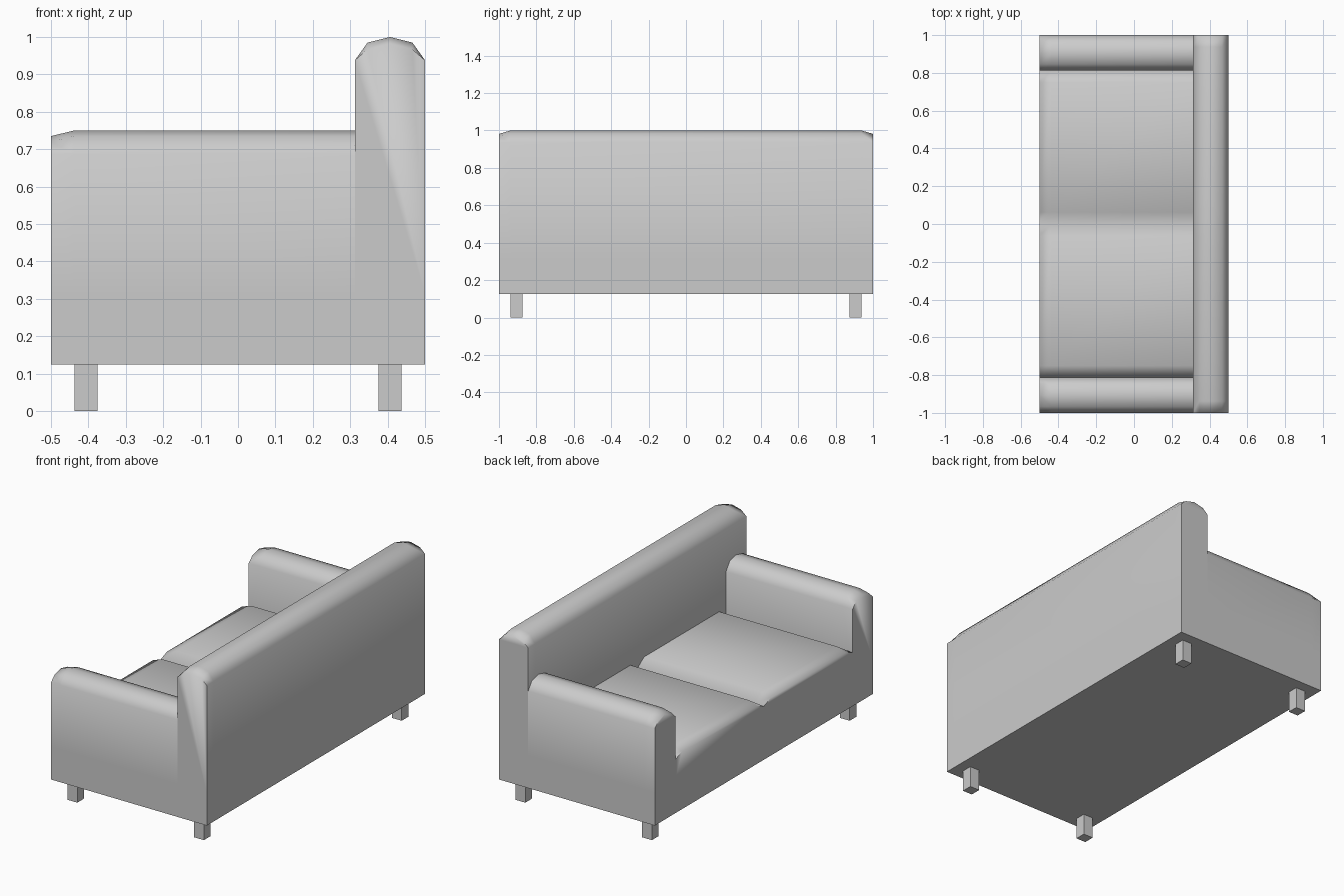
import bpy, bmesh, math

if "Cube" in bpy.data.objects:
    bpy.data.objects.remove(bpy.data.objects["Cube"])

BASE_TOP = 0.315


def finish(name, bm, smooth=False, mirror=None):
    bmesh.ops.recalc_face_normals(bm, faces=bm.faces)
    me = bpy.data.meshes.new(name)
    bm.to_mesh(me)
    bm.free()
    ob = bpy.data.objects.new(name, me)
    bpy.context.collection.objects.link(ob)
    if mirror:
        mod = ob.modifiers.new("Mirror", 'MIRROR')
        mod.use_axis = mirror
        mod.use_mirror_merge = False
    if smooth:
        bpy.ops.object.select_all(action='DESELECT')
        ob.select_set(True)
        bpy.context.view_layer.objects.active = ob
        bpy.ops.object.shade_smooth_by_angle(angle=math.radians(80))
    return ob


def box(name, lo, hi, mirror=None):
    bm = bmesh.new()
    bmesh.ops.create_cube(bm, size=1)
    for v in bm.verts:
        for i in range(3):
            v.co[i] = lo[i] if v.co[i] < 0 else hi[i]
    return finish(name, bm, mirror=mirror)


def loft(name, sections, along, mirror=None):
    """Join (position, [(across, z), ...]) sections along the x or y axis."""
    bm = bmesh.new()
    rings = []
    for t, pts in sections:
        rings.append([bm.verts.new((t, u, z) if along == 'x' else (u, t, z))
                      for u, z in pts])
    n = len(rings[0])
    for a, b in zip(rings, rings[1:]):
        for i in range(n):
            j = (i + 1) % n
            bm.faces.new((a[i], a[j], b[j], b[i]))
    bm.faces.new(rings[0])
    bm.faces.new(rings[-1])
    return finish(name, bm, smooth=True, mirror=mirror)


def roll(lo, hi, top, drop=0.0):
    """Upright padded section with a rounded top."""
    w = hi - lo
    return [(lo, BASE_TOP), (lo, top - 0.0625),
            (lo + w * 0.18, top - 0.015 - drop), (lo + w / 2, top - drop),
            (hi - w * 0.18, top - 0.015 - drop), (hi, top - 0.0625),
            (hi, BASE_TOP)]


def pads(edge, crown):
    """Section through two soft seat pads meeting in a valley."""
    half = [(0.8125, edge), (0.75, crown), (0.0625, crown)]
    return ([(-0.8125, BASE_TOP)] + [(-y, z) for y, z in half] + [(0, edge)]
            + [(y, z) for y, z in reversed(half)] + [(0.8125, BASE_TOP)])


# Plinth and four legs
box("base", (-0.5, -1, 0.125), (0.5, 1, BASE_TOP))
box("legs", (0.375, 0.875, 0), (0.4375, 0.9375, 0.125), (True, True, False))

# Backrest with softened ends
back, back_end = roll(0.3125, 0.5, 1.0), roll(0.3125, 0.5, 1.0, 0.018)
loft("backrest", [(-1, back_end), (-0.9375, back), (0.9375, back), (1, back_end)], 'y')

# Armrests, softened at the front
loft("armrests", [(-0.5, roll(0.8125, 1, 0.75, 0.015)),
                  (-0.4375, roll(0.8125, 1, 0.75)),
                  (0.3125, roll(0.8125, 1, 0.75))], 'x', (False, True, False))

# Seat cushions
loft("seat_cushions", [(-0.5, pads(0.435, 0.46)),
                       (-0.4375, pads(0.4375, 0.48)),
                       (0.3125, pads(0.4375, 0.48))], 'x')
